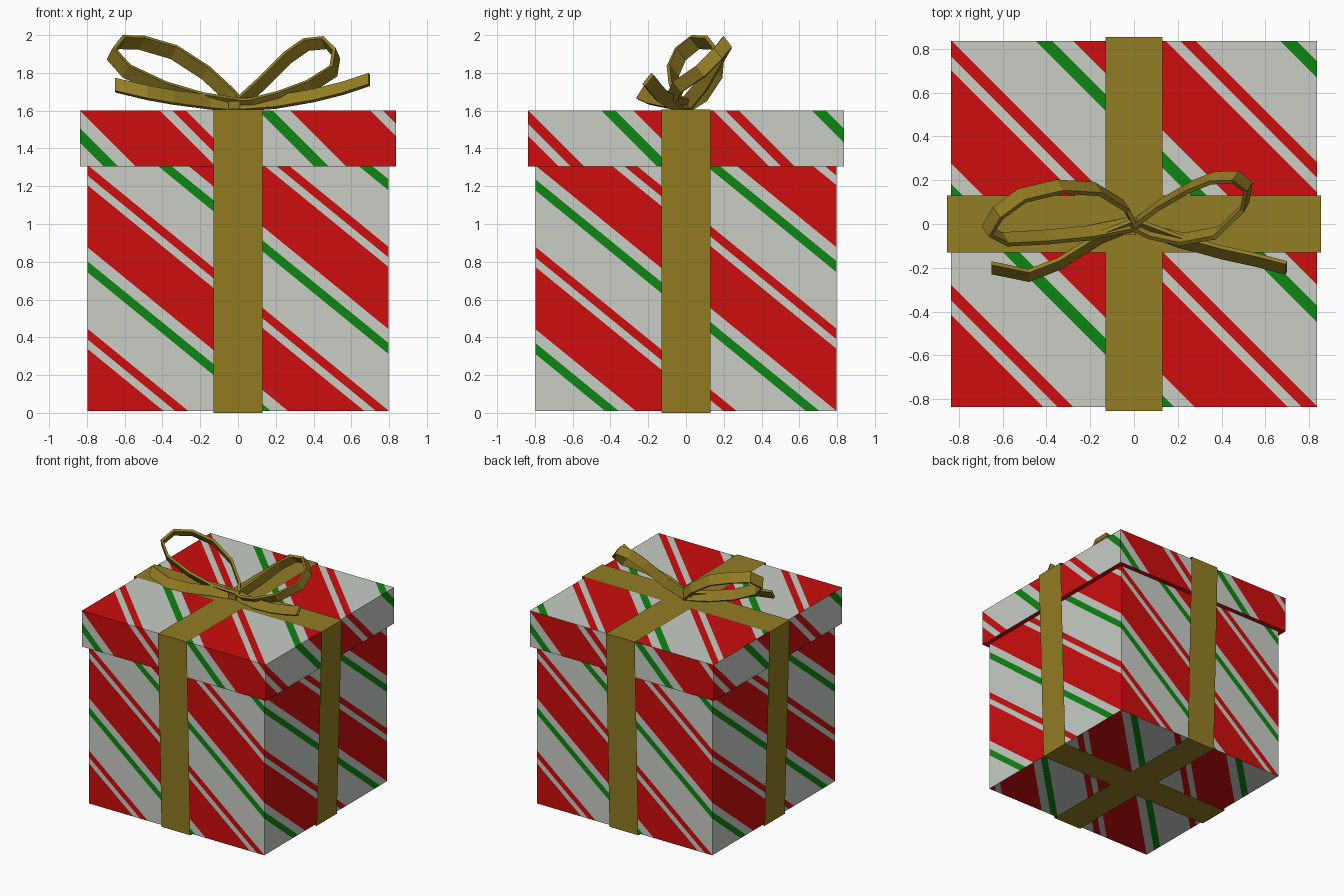
import bpy, bmesh, math
from mathutils import Vector, Matrix

if "Cube" in bpy.data.objects:
    bpy.data.objects.remove(bpy.data.objects["Cube"])


def material(name, rgb):
    m = bpy.data.materials.new(name)
    m.diffuse_color = (*rgb, 1)
    m.use_nodes = True
    m.node_tree.nodes["Principled BSDF"].inputs["Base Color"].default_value = m.diffuse_color
    return m


RED = material("red", (0.61, 0.004, 0.004))
WHITE = material("off white", (0.58, 0.61, 0.56))
GREEN = material("green", (0.004, 0.24, 0.006))
GOLD = material("gold", (0.29, 0.205, 0.017))
WRAP = [RED, WHITE, GREEN]

# one repeat of the diagonal wrapping paper: (end of band, material index)
PERIOD = 2 / 3
BANDS = [(0.253, 0), (0.292, 1), (0.335, 0), (0.565, 1), (0.61, 2), (PERIOD, 1)]


def finish(name, bm, mats):
    me = bpy.data.meshes.new(name)
    bm.to_mesh(me)
    bm.free()
    for m in mats:
        me.materials.append(m)
    ob = bpy.data.objects.new(name, me)
    bpy.context.collection.objects.link(ob)
    return ob


def striped_panel(bm, p, u, v, k, offset, flip=False):
    """Quad p,u,v cut into stripes along w = offset + a + k*b."""
    p, u, v = Vector(p), Vector(u), Vector(v)
    corners = [p, p + u, p + u + v, p + v]
    if flip:
        corners.reverse()
    face = bm.faces.new([bm.verts.new(c) for c in corners])
    grad = u / u.length_squared + k * v / v.length_squared
    geom = list(face.verts) + list(face.edges) + [face]
    for rep in range(-3, 10):
        for end, _ in BANDS:
            t = rep * PERIOD + end - offset
            if min(0, k) - 0.01 < t < 1 + max(0, k) + 0.01:
                co = p + grad * (t / grad.length_squared)
                geom = bmesh.ops.bisect_plane(bm, geom=geom, dist=1e-6,
                                              plane_co=co, plane_no=grad)["geom"]
    for f in geom:
        if isinstance(f, bmesh.types.BMFace):
            w = (offset + (f.calc_center_median() - p).dot(grad)) % PERIOD
            f.material_index = next(i for end, i in BANDS if w <= end + 1e-6)


def striped_sides(bm, half, z0, z1, k, offset):
    # the paper runs on round the four sides
    for i in range(4):
        r = Matrix.Rotation(i * math.pi / 2, 3, 'Z')
        striped_panel(bm, r @ Vector((-half, -half, z0)), r @ Vector((2 * half, 0, 0)),
                      (0, 0, z1 - z0), k, offset + i)


# box body with its base
B, L = 0.797, 0.836
bm = bmesh.new()
striped_sides(bm, B, 0.01, 1.31, 1, 0)
striped_panel(bm, (-B, -B, 0.01), (2 * B, 0, 0), (0, 2 * B, 0), -1, 0, flip=True)
finish("box_body", bm, WRAP)

# lid with striped top and sides and a plain underside
bm = bmesh.new()
k = 0.295 / (2 * L)
striped_sides(bm, L, 1.305, 1.6, k, -k)
striped_panel(bm, (-L, -L, 1.6), (2 * L, 0, 0), (0, 2 * L, 0), 1, 0)
under = [bm.verts.new((x, y, 1.305)) for x, y in ((-L, -L), (-L, L), (L, L), (L, -L))]
bm.faces.new(under).material_index = 0
finish("lid", bm, WRAP)

# two flat ribbons wrapped round the box, leaning in towards the base
profile = [(-0.853, 1.607), (-0.807, 0), (0.807, 0), (0.853, 1.607)]
for name, angle in (("ribbon_across", 0), ("ribbon_front_to_back", math.pi / 2)):
    bm = bmesh.new()
    rows = [[bm.verts.new((x, y, z)) for y in (-0.131, 0.131)] for x, z in profile]
    for a, b in zip(rows, rows[1:] + rows[:1]):
        bm.faces.new((a[0], a[1], b[1], b[0]))
    bmesh.ops.recalc_face_normals(bm, faces=bm.faces)
    bmesh.ops.rotate(bm, verts=bm.verts, matrix=Matrix.Rotation(angle, 3, 'Z'))
    finish(name, bm, [GOLD])


def band(name, path, across, width):
    """Flat strip of ribbon following a path."""
    side = Vector(across).normalized() * width / 2
    bm = bmesh.new()
    rows = [[bm.verts.new(Vector(p) + s * side) for s in (-1, 1)] for p in path]
    for a, b in zip(rows, rows[1:]):
        bm.faces.new((a[0], a[1], b[1], b[0]))
    ob = finish(name, bm, [GOLD])
    mod = ob.modifiers.new("thickness", 'SOLIDIFY')
    mod.thickness = 0.02
    mod.offset = 0


# bow loops
band("bow_loop_left", [
    (0, 0, 1.63), (-0.04, 0.08, 1.68), (-0.17, 0.16, 1.80), (-0.34, 0.17, 1.91),
    (-0.51, 0.13, 1.96), (-0.62, 0.05, 1.963), (-0.67, -0.03, 1.90), (-0.59, -0.07, 1.81),
    (-0.40, -0.06, 1.72), (-0.20, -0.04, 1.66), (0, 0, 1.63)], (-0.36, 0.55, -0.69), 0.085)
band("bow_loop_right", [
    (0, 0, 1.63), (0.12, 0.09, 1.74), (0.26, 0.17, 1.88), (0.36, 0.21, 1.95),
    (0.46, 0.215, 1.96), (0.52, 0.17, 1.90), (0.505, 0.08, 1.81), (0.38, -0.04, 1.73),
    (0.22, -0.07, 1.67), (0.08, -0.04, 1.635), (0, 0, 1.63)], (0.3, 0.55, -0.7), 0.075)

# bow tails
band("bow_tail_left", [
    (0, 0, 1.63), (-0.15, -0.06, 1.645), (-0.34, -0.18, 1.67), (-0.48, -0.235, 1.695),
    (-0.65, -0.20, 1.735)], (0, 0.5, 0.8), 0.08)
band("bow_tail_right", [
    (0, 0, 1.63), (0.20, -0.075, 1.645), (0.40, -0.13, 1.68), (0.56, -0.165, 1.72),
    (0.695, -0.20, 1.765)], (0, 0.6, 0.75), 0.075)

# small knot
bm = bmesh.new()
bmesh.ops.create_cube(bm, size=1, matrix=Matrix.Translation((-0.02, -0.02, 1.63))
                      @ Matrix.Diagonal((0.06, 0.06, 0.04, 1)))
finish("bow_knot", bm, [GOLD])
